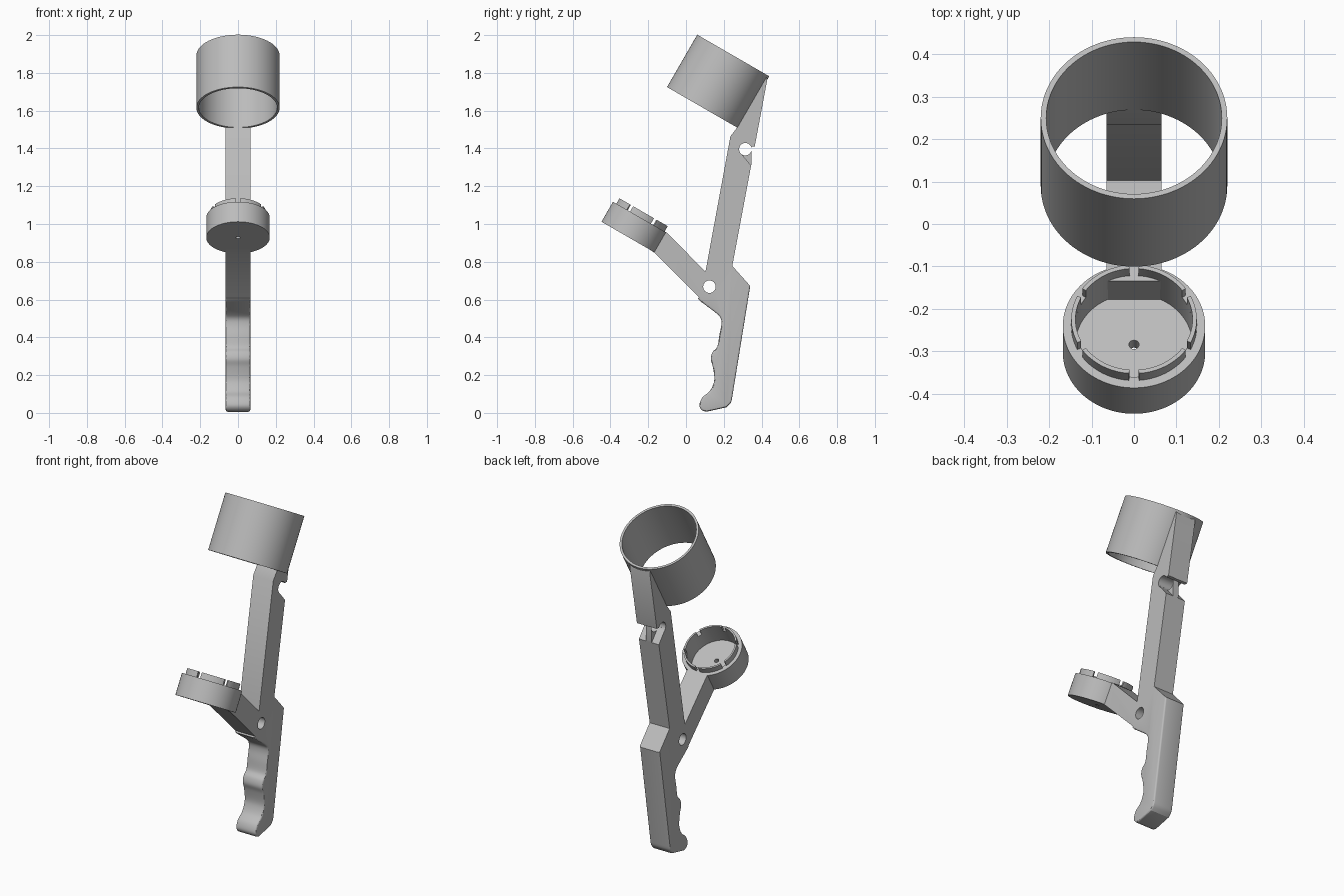
import bpy, bmesh, math
from mathutils import Matrix, Vector

if "Cube" in bpy.data.objects:
    bpy.data.objects.remove(bpy.data.objects["Cube"])

grey = bpy.data.materials.new("plain_grey")
grey.use_nodes = True
GREY = (0.5, 0.5, 0.5, 1)
grey.diffuse_color = GREY
grey.node_tree.nodes["Principled BSDF"].inputs["Base Color"].default_value = GREY

HALF = 0.065                          # half thickness of the handle
TILT = Matrix.Rotation(math.radians(-30), 4, 'X')


def finish(name, bm, matrix=Matrix(), smooth=True):
    bmesh.ops.recalc_face_normals(bm, faces=bm.faces)
    mesh = bpy.data.meshes.new(name)
    bm.to_mesh(mesh)
    bm.free()
    mesh.transform(matrix)
    mesh.materials.append(grey)
    ob = bpy.data.objects.new(name, mesh)
    bpy.context.collection.objects.link(ob)
    if smooth:
        shade(ob)
    return ob


def activate(ob):
    bpy.ops.object.select_all(action='DESELECT')
    ob.select_set(True)
    bpy.context.view_layer.objects.active = ob


def shade(ob):
    activate(ob)
    bpy.ops.object.shade_smooth_by_angle(angle=math.radians(30))


def sweep(bm, profile, start=0, end=360, steps=96):
    """Turn a closed (radius, height) profile about z; angle 0 is +y."""
    full = end - start >= 360
    rings = []
    for i in range(steps if full else steps + 1):
        a = math.radians(start + (end - start) * i / steps)
        rings.append([bm.verts.new((r * math.sin(a), r * math.cos(a), h)) for r, h in profile])
    n = len(profile)
    for i in range(steps):
        a, b = rings[i], rings[(i + 1) % len(rings)]
        for j in range(n):
            k = (j + 1) % n
            bm.faces.new((a[j], a[k], b[k], b[j]))
    if not full:
        bm.faces.new(rings[0])
        bm.faces.new(rings[-1])


def plate(bm, outline, x0, x1):
    """Extrude a (y, z) outline from x0 to x1."""
    verts = [bm.verts.new((x0, y, z)) for y, z in outline]
    face = bm.faces.new(verts)
    out = bmesh.ops.extrude_face_region(bm, geom=[face])["geom"]
    bmesh.ops.translate(bm, vec=(x1 - x0, 0, 0),
                        verts=[v for v in out if isinstance(v, bmesh.types.BMVert)])


def curve(points, steps=5):
    """Smooth curve through the points."""
    p = [Vector(q) for q in points]
    p = [p[0]] + p + [p[-1]]
    result = []
    for a, b, c, d in zip(p, p[1:], p[2:], p[3:]):
        for i in range(steps):
            t = i / steps
            result.append(tuple(0.5 * (2 * b + (c - a) * t + (2 * a - 5 * b + 4 * c - d) * t * t
                                       + (3 * b - a - 3 * c + d) * t ** 3)))
    return result + [tuple(p[-1])]


def cut(ob, cutter):
    cutter.hide_render = True
    activate(ob)
    mod = ob.modifiers.new("cut", 'BOOLEAN')
    mod.object = cutter
    mod.solver = 'EXACT'
    bpy.ops.object.modifier_apply(modifier=mod.name)
    bpy.data.objects.remove(cutter)


# Large open ring at the top
bm = bmesh.new()
sweep(bm, [(0.207, 0), (0.22, 0), (0.22, 0.32), (0.207, 0.32)])
finish("holder_ring", bm, Matrix.Translation((0, 0.09, 1.615)) @ TILT)

# Small cup with a drain hole
CUP = Matrix.Translation((0, -0.302, 0.928)) @ TILT
bm = bmesh.new()
sweep(bm, [(0.012, 0), (0.168, 0), (0.168, 0.122), (0.138, 0.122), (0.138, 0.035), (0.012, 0.035)])
finish("cup", bm, CUP)

# Split lip on the cup rim
bm = bmesh.new()
for i in range(6):
    sweep(bm, [(0.138, 0.118), (0.148, 0.118), (0.148, 0.155), (0.138, 0.155)],
          i * 60 + 4.5, i * 60 + 55.5, 16)
finish("cup_lip", bm, CUP)

# Handle: finger grip, forked arms and back edge in one outline
heel = curve([(0.245, 0.085), (0.238, 0.055), (0.215, 0.03)], 3)
toe = curve([(0.108, 0.006), (0.083, 0.016), (0.071, 0.042), (0.087, 0.082), (0.124, 0.113),
             (0.144, 0.15), (0.15, 0.187), (0.142, 0.245), (0.131, 0.285), (0.141, 0.322),
             (0.166, 0.351), (0.177, 0.414), (0.187, 0.465), (0.184, 0.5), (0.161, 0.527),
             (0.115, 0.562), (0.075, 0.592)])
cup_arm = [(0.062, 0.605), (0.068, 0.612), (-0.166, 0.847), (-0.195, 0.866),
           (-0.135, 0.971), (-0.098, 0.952), (0.103, 0.747)]
ring_arm = [(0.235, 1.464), (0.271, 1.511), (0.426, 1.779), (0.43, 1.763),
            (0.245, 0.778), (0.34, 0.672)]
bm = bmesh.new()
plate(bm, heel + toe + cup_arm + ring_arm, -HALF, HALF)


def on_grip(edge):
    a, b = (v.co for v in edge.verts)
    return abs(a.x - b.x) < 0.001 and max(a.z, b.z) < 0.68 and (a.z + b.z) / 2 < 0.6


bmesh.ops.bevel(bm, geom=[e for e in bm.edges if on_grip(e)], offset=0.01,
                segments=3, profile=0.5, affect='EDGES', clamp_overlap=True)
handle = finish("handle", bm, smooth=False)

# Catch notch on both sides of a central web, and the trimmed web edge
NOTCH = [(0.284, 1.382), (0.346, 1.308), (0.45, 1.308), (0.45, 1.41), (0.3, 1.41)]
for x0, x1 in ((-0.1, -0.018), (0.018, 0.1)):
    bm = bmesh.new()
    plate(bm, NOTCH, x0, x1)
    cut(handle, finish("notch_cutter", bm, smooth=False))
bm = bmesh.new()
plate(bm, [(0.347, 1.308), (0.45, 1.308), (0.45, 1.409), (0.347, 1.409)], -0.03, 0.03)
cut(handle, finish("web_cutter", bm, smooth=False))

# Pin holes through the handle
for y, z in ((0.124, 0.668), (0.314, 1.396)):
    bm = bmesh.new()
    ring = [(y + 0.033 * math.cos(i * math.tau / 40), z + 0.033 * math.sin(i * math.tau / 40))
            for i in range(40)]
    plate(bm, ring, -0.2, 0.2)
    cut(handle, finish("pin_hole_cutter", bm, smooth=False))
shade(handle)
